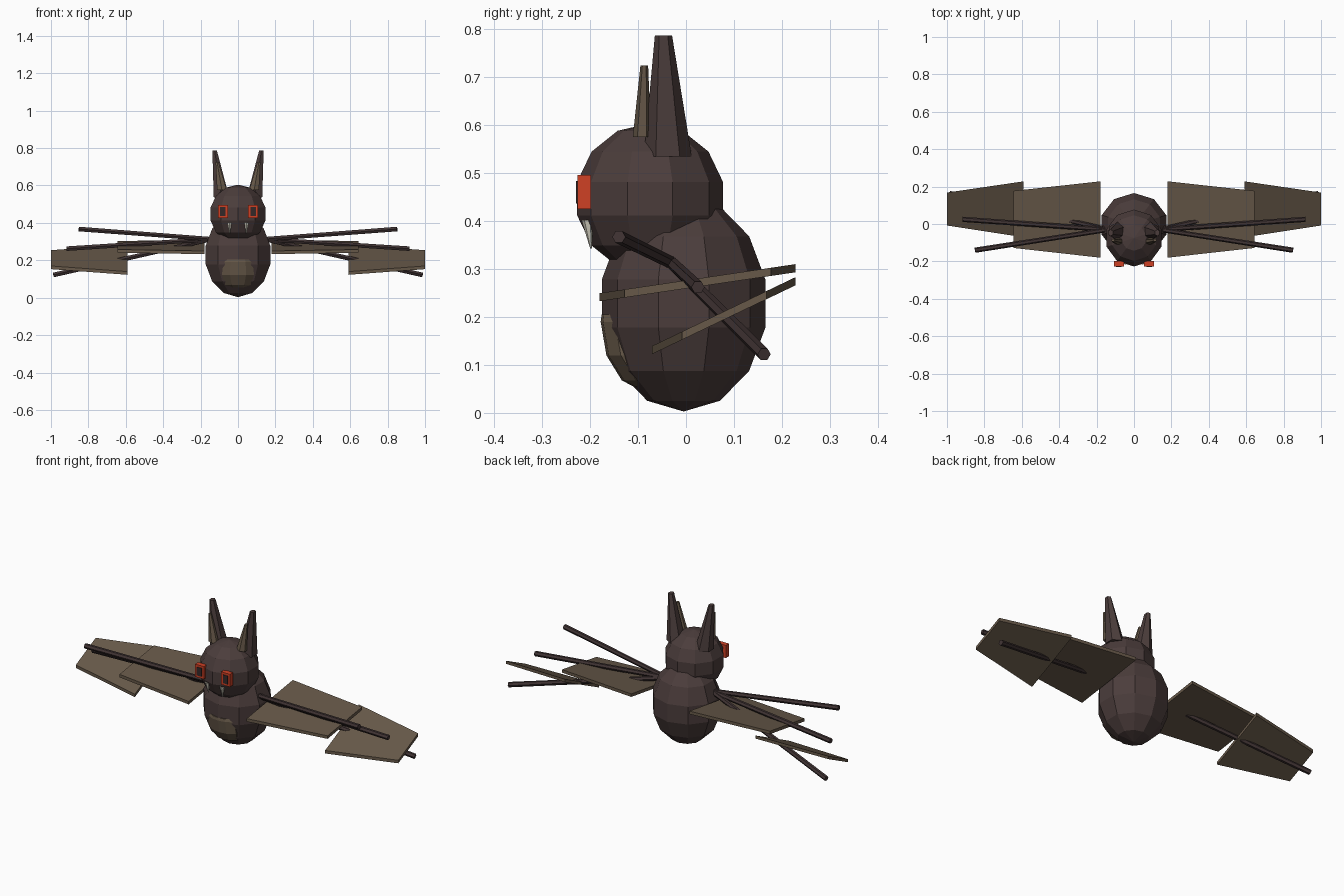
import bpy, bmesh, math
from mathutils import Vector

if "Cube" in bpy.data.objects:
    bpy.data.objects.remove(bpy.data.objects["Cube"])


def material(name, rgb):
    m = bpy.data.materials.new(name)
    m.diffuse_color = (*rgb, 1)
    m.use_nodes = True
    m.node_tree.nodes["Principled BSDF"].inputs["Base Color"].default_value = m.diffuse_color
    return m


FUR = material("dark_fur", (0.070, 0.046, 0.044))
BONE = material("wing_bone", (0.052, 0.034, 0.034))
SKIN = material("tan_skin", (0.135, 0.099, 0.066))
RED = material("red_eye", (0.62, 0.052, 0.018))
PUPIL = material("dark_pupil", (0.035, 0.022, 0.022))
TOOTH = material("ivory_tooth", (0.65, 0.62, 0.52))


def loft(name, sections, mat):
    """Skin a list of equal-length closed sections and cap both ends."""
    bm = bmesh.new()
    loops = [[bm.verts.new(p) for p in s] for s in sections]
    n = len(loops[0])
    for a, b in zip(loops, loops[1:]):
        for i in range(n):
            j = (i + 1) % n
            bm.faces.new((a[i], a[j], b[j], b[i]))
    bm.faces.new(loops[0][::-1])
    bm.faces.new(loops[-1])
    bmesh.ops.remove_doubles(bm, verts=bm.verts, dist=1e-5)
    bmesh.ops.recalc_face_normals(bm, faces=bm.faces)
    me = bpy.data.meshes.new(name)
    bm.to_mesh(me)
    bm.free()
    me.materials.append(mat)
    ob = bpy.data.objects.new(name, me)
    bpy.context.collection.objects.link(ob)
    return ob


def ring(c, rx, ry, n, start=math.pi / 2):
    """Horizontal polygon around c, first corner towards +y by default."""
    return [(c[0] + rx * math.cos(start + math.tau * i / n),
             c[1] + ry * math.sin(start + math.tau * i / n), c[2]) for i in range(n)]


def ellipsoid(name, c, r, mat, seg=10, rings=7):
    secs = []
    for k in range(rings + 1):
        a = math.pi * k / rings
        s = max(math.sin(a), 0.002)
        secs.append(ring((c[0], c[1], c[2] - r[2] * math.cos(a)), r[0] * s, r[1] * s, seg))
    return loft(name, secs, mat)


def rod(name, a, b, r0, r1, mat, n=6):
    a, b = Vector(a), Vector(b)
    d = (b - a).normalized()
    u = d.cross(Vector((0, 0, 1))).normalized()
    v = d.cross(u)
    secs = []
    for p, r in ((a, r0), (b, r1)):
        secs.append([p + r * (u * math.cos(math.tau * i / n) + v * math.sin(math.tau * i / n))
                     for i in range(n)])
    return loft(name, secs, mat)


def box(name, x, y, z, mat):
    secs = [[(x[0], yy, z[0]), (x[1], yy, z[0]), (x[1], yy, z[1]), (x[0], yy, z[1])] for yy in y]
    return loft(name, secs, mat)


def panel(name, side, outline, z0, slope, mat, t=0.017):
    """Thin wing sheet: a plan outline laid on a plane tilted along y."""
    secs = [[(side * x, y, z0 + slope * y + dz) for x, y in outline] for dz in (-t / 2, t / 2)]
    return loft(name, secs, mat)


# Body and head
ellipsoid("body", (0, -0.005, 0.228), (0.186, 0.175, 0.225), FUR)
ellipsoid("head", (0, -0.075, 0.447), (0.158, 0.156, 0.157), FUR)

# Belly patch: height, front depth, half width
belly = []
for z, y, w in ((0.055, -0.11, 0.05), (0.068, -0.134, 0.068), (0.12, -0.166, 0.085),
                (0.19, -0.178, 0.082), (0.205, -0.176, 0.075)):
    belly.append([(-w, y + 0.06, z), (-w, y + 0.03, z), (-0.5 * w, y + 0.005, z), (0, y, z),
                  (0.5 * w, y + 0.005, z), (w, y + 0.03, z), (w, y + 0.06, z)])
loft("belly", belly, SKIN)

for side, label in ((-1, "left"), (1, "right")):
    # Ears with tan inner cones
    loft(label + "_ear", [ring((side * 0.088, -0.038, 0.535), 0.048, 0.05, 6),
                          ring((side * 0.125, -0.047, 0.787), 0.014, 0.018, 6)], FUR)
    loft(label + "_inner_ear", [ring((side * 0.086, -0.092, 0.575), 0.03, 0.019, 6),
                                ring((side * 0.112, -0.087, 0.725), 0.009, 0.008, 6)], SKIN)
    # Eyes
    ex = side * 0.081
    box(label + "_eye", (ex - 0.027, ex + 0.027), (-0.226, -0.198), (0.425, 0.496), RED)
    box(label + "_pupil", (ex - 0.015, ex + 0.015), (-0.229, -0.222), (0.437, 0.484), PUPIL)
    # Fangs
    loft(label + "_fang", [ring((side * 0.046, -0.206, 0.402), 0.013, 0.012, 6),
                           ring((side * 0.044, -0.198, 0.343), 0.002, 0.002, 6)], TOOTH)
    # Wing sheets
    panel(label + "_inner_wing", side,
          ((0.18, -0.18), (0.645, -0.128), (0.645, 0.177), (0.18, 0.228)), 0.268, 0.148, SKIN)
    panel(label + "_outer_wing", side,
          ((0.59, -0.071), (1.0, -0.008), (1.0, 0.168), (0.59, 0.228)), 0.165, 0.48, SKIN)
    # Wing bones fanning out from the shoulder
    for part, tip in (("upper", (0.85, -0.14, 0.367)), ("middle", (0.917, 0.025, 0.262)),
                      ("lower", (0.985, 0.163, 0.122))):
        rod(f"{label}_{part}_wing_bone", (side * 0.14, -0.03, 0.313),
            (side * tip[0], tip[1], tip[2]), 0.013, 0.014, BONE)
